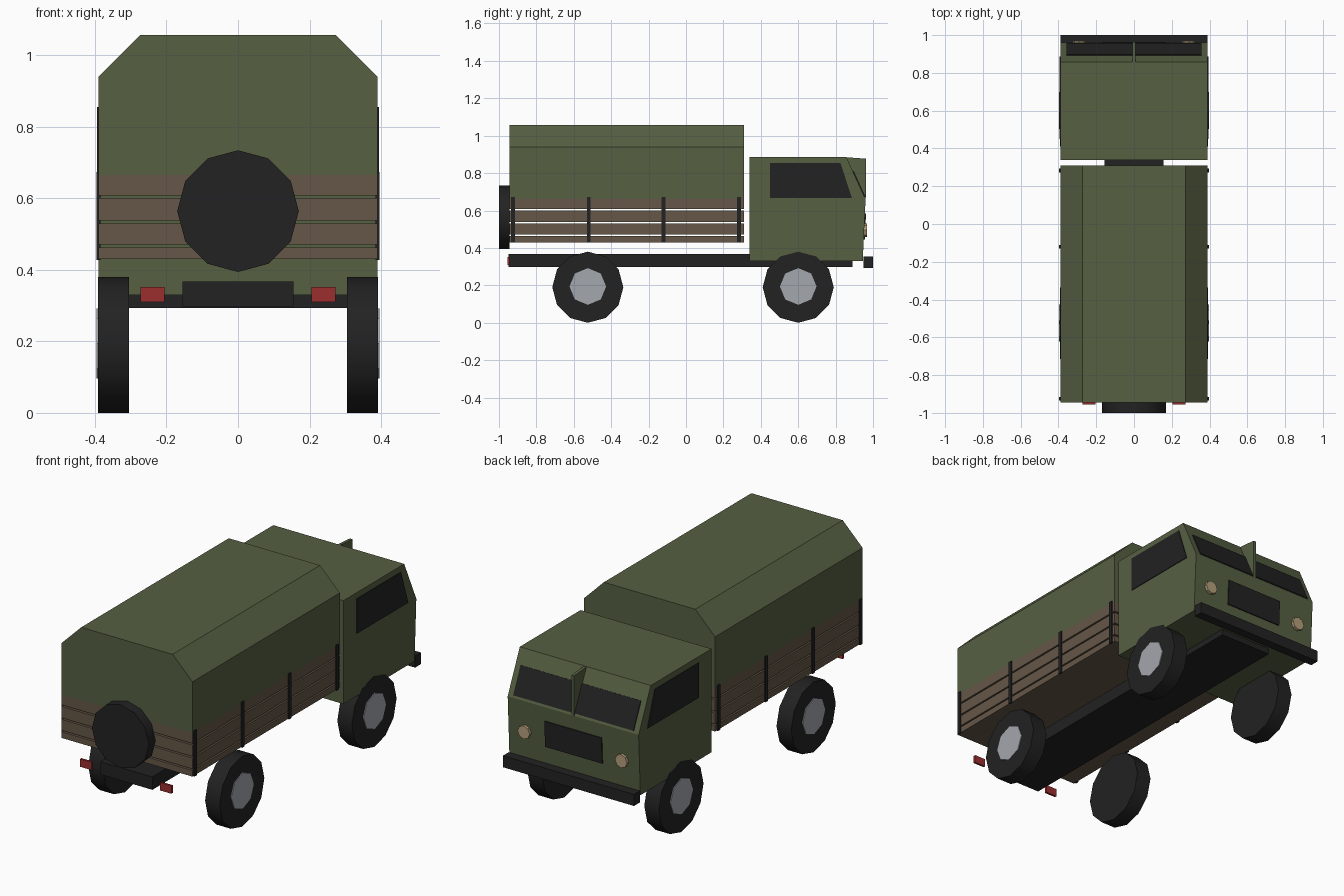
import bpy, bmesh, math
from mathutils import Matrix, Vector

cube = bpy.data.objects.get("Cube")
if cube:
    bpy.data.objects.remove(cube, do_unlink=True)


def material(name, rgb):
    m = bpy.data.materials.new(name)
    m.use_nodes = True
    m.diffuse_color = (*rgb, 1)
    m.node_tree.nodes["Principled BSDF"].inputs["Base Color"].default_value = (*rgb, 1)
    return m


GREEN = material("olive green", (0.092, 0.115, 0.055))
BROWN = material("wood brown", (0.13, 0.095, 0.063))
BLACK = material("rubber black", (0.016, 0.016, 0.016))
GREY = material("hub grey", (0.37, 0.385, 0.42))
RED = material("tail light red", (0.33, 0.028, 0.028))
CREAM = material("headlight cream", (0.46, 0.35, 0.2))


def finish(name, bm, mat):
    bmesh.ops.recalc_face_normals(bm, faces=bm.faces)
    mesh = bpy.data.meshes.new(name)
    bm.to_mesh(mesh)
    bm.free()
    mesh.materials.append(mat)
    ob = bpy.data.objects.new(name, mesh)
    bpy.context.collection.objects.link(ob)
    return ob


def box(name, x, y, z, mat):
    """Box spanning the given (low, high) ranges."""
    bm = bmesh.new()
    bmesh.ops.create_cube(bm, size=1)
    for v in bm.verts:
        v.co = [r[0] if c < 0 else r[1] for c, r in zip(v.co, (x, y, z))]
    return finish(name, bm, mat)


def prism(name, points, offset, mat):
    """Extrude a planar outline along an offset vector."""
    bm = bmesh.new()
    face = bm.faces.new([bm.verts.new(p) for p in points])
    ext = bmesh.ops.extrude_face_region(bm, geom=[face], use_keep_orig=True)
    moved = [g for g in ext["geom"] if isinstance(g, bmesh.types.BMVert)]
    bmesh.ops.translate(bm, verts=moved, vec=Vector(offset))
    return finish(name, bm, mat)


def disc(name, centre, radius, depth, sides, axis, mat):
    """Cylinder along X or Y, with a corner pointing straight up."""
    bm = bmesh.new()
    bmesh.ops.create_cone(bm, cap_ends=True, segments=sides, radius1=radius,
                          radius2=radius, depth=depth)
    turn = Matrix.Rotation(math.pi / 2, 4, "Y" if axis == "X" else "X")
    bmesh.ops.transform(bm, matrix=Matrix.Translation(centre) @ turn, verts=bm.verts)
    return finish(name, bm, mat)


def smooth(ob):
    bpy.ops.object.select_all(action="DESELECT")
    ob.select_set(True)
    bpy.context.view_layer.objects.active = ob
    bpy.ops.object.shade_smooth_by_angle(angle=math.radians(40))


W = 0.39                       # half width of the body
REAR, BED_FRONT = -0.945, 0.31

# Chassis and front bumper
box("chassis", (-0.155, 0.155), (-0.95, 0.89), (0.298, 0.367), BLACK)
box("front_bumper", (-W, W), (0.95, 1.0), (0.293, 0.355), BLACK)

# Cab
cab_profile = [(0.34, 0.33), (0.34, 0.887), (0.857, 0.887), (0.96, 0.66), (0.945, 0.33)]
prism("cab", [(-W, y, z) for y, z in cab_profile], (2 * W, 0, 0), GREEN)

# Windscreen panes lie on the sloped front of the cab
top, low = Vector((0, 0.857, 0.887)), Vector((0, 0.96, 0.66))
normal = Vector((0, 0.227, 0.103)).normalized()
pane_top, pane_low = top.lerp(low, 0.34), top.lerp(low, 0.95)
for side, s in (("left", 1), ("right", -1)):
    inner, outer = Vector((s * 0.008, 0, 0)), Vector((s * 0.358, 0, 0))
    prism(f"windscreen_{side}",
          [pane_top + inner, pane_top + outer, pane_low + outer, pane_low + inner],
          normal * 0.005, BLACK)
    window = [(0.45, 0.855), (0.825, 0.855), (0.887, 0.668), (0.45, 0.668)]
    prism(f"side_window_{side}", [(s * W, y, z) for y, z in window],
          (s * 0.004, 0, 0), BLACK)
    disc(f"headlight_{side}", (s * 0.29, 0.957, 0.495), 0.036, 0.022, 8, "Y", CREAM)
    xs = sorted((s * 0.205, s * 0.272))
    box(f"tail_light_{side}", xs, (-0.955, -0.943), (0.31, 0.352), RED)

# Centre fin on the windscreen and front grille
prism("windscreen_fin", [(-0.008, 0.857, 0.885), (-0.008, 0.963, 0.877), (-0.008, 0.963, 0.66)],
      (0.016, 0, 0), GREEN)
grille = [(-0.17, 0.9502, 0.445), (0.17, 0.9502, 0.445),
          (0.17, 0.9566, 0.585), (-0.17, 0.9566, 0.585)]
prism("grille", grille, (0, 0.006, 0), BLACK)

# Cargo bed: floor and slatted walls with open gaps
T = 0.02
box("bed_floor", (-W + T, W - T), (REAR + T, BED_FRONT - T), (0.43, 0.45), BROWN)
slats = [(0.43, 0.463), (0.471, 0.53), (0.538, 0.6), (0.608, 0.665)]
for i, z in enumerate(slats, 1):
    box(f"left_slat_{i}", (W - T, W), (REAR, BED_FRONT), z, BROWN)
    box(f"right_slat_{i}", (-W, -W + T), (REAR, BED_FRONT), z, BROWN)
    box(f"tailgate_slat_{i}", (-W + T, W - T), (REAR, REAR + T), z, BROWN)
    box(f"front_slat_{i}", (-W + T, W - T), (BED_FRONT - T, BED_FRONT), z, BROWN)

# Upright posts along both bed walls
for i, y in enumerate((-0.925, -0.52, -0.12, 0.283), 1):
    for side, s in (("left", 1), ("right", -1)):
        xs = sorted((s * (W - 0.005), s * (W + 0.006)))
        box(f"bed_post_{side}_{i}", xs, (y - 0.01, y + 0.01), (0.428, 0.673), BLACK)

# Canvas cover
cover = [(-W, 0.665), (W, 0.665), (W, 0.94), (0.272, 1.057), (-0.272, 1.057), (-W, 0.94)]
prism("canvas_cover", [(x, REAR, z) for x, z in cover], (0, BED_FRONT - REAR, 0), GREEN)

# Spare wheel on the tailgate
smooth(disc("spare_wheel", (0, -0.972, 0.564), 0.17, 0.056, 12, "Y", BLACK))

# Road wheels with hubs
for end, y in (("rear", -0.525), ("front", 0.6)):
    for side, s in (("left", 1), ("right", -1)):
        smooth(disc(f"{end}_{side}_tyre", (s * 0.348, y, 0.19), 0.19, 0.087, 12, "X", BLACK))
        disc(f"{end}_{side}_hub", (s * 0.385, y, 0.194), 0.098, 0.022, 8, "X", GREY)
